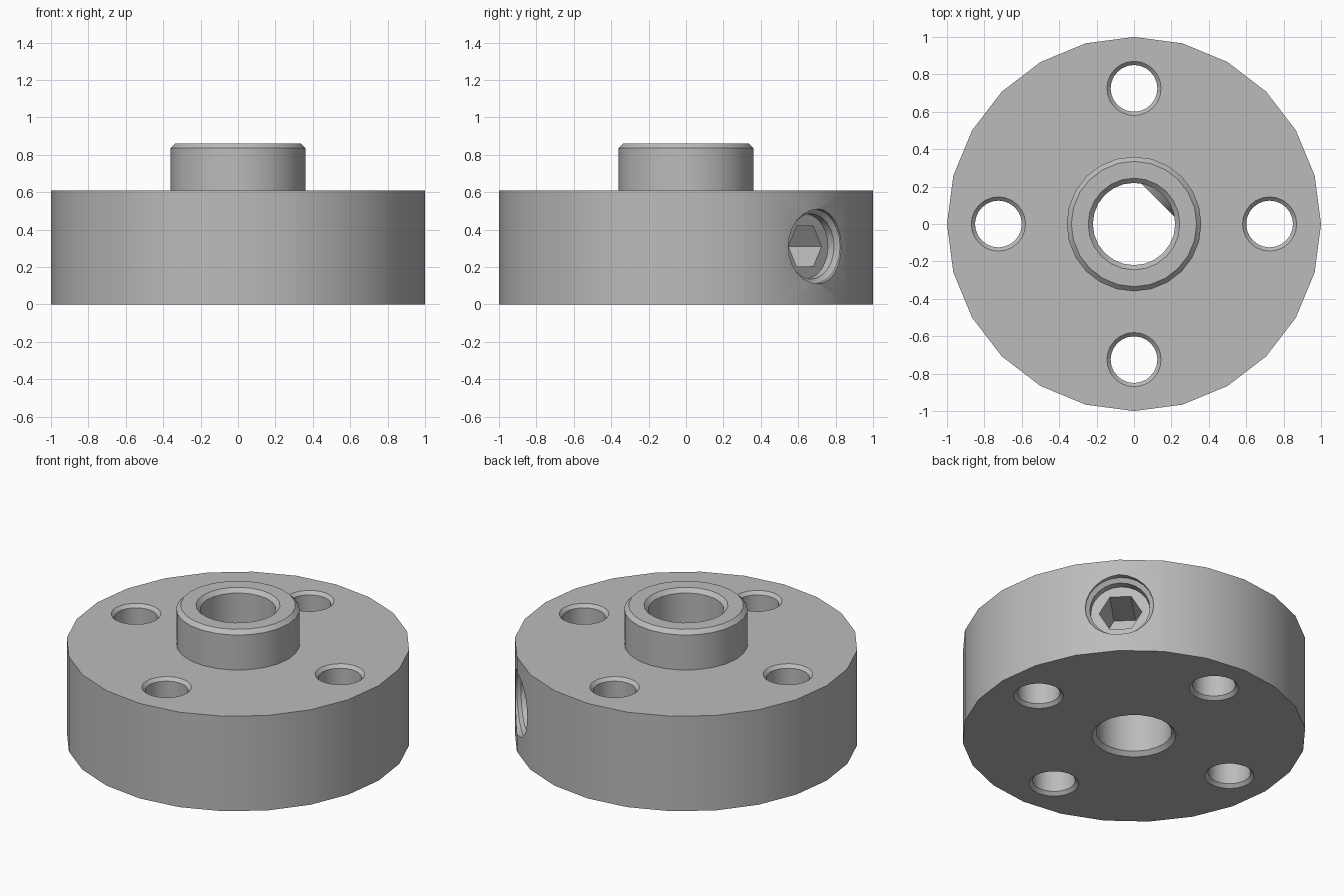
import bpy, bmesh
from math import pi, sin, cos, radians
from mathutils import Matrix

if "Cube" in bpy.data.objects:
    bpy.data.objects.remove(bpy.data.objects["Cube"], do_unlink=True)

SEG = 24
steel = bpy.data.materials.new("grey steel")
steel.use_nodes = True
GREY = (0.5, 0.5, 0.5, 1)
steel.diffuse_color = GREY
steel.node_tree.nodes["Principled BSDF"].inputs["Base Color"].default_value = GREY


def lathe(name, profile, segments=SEG, matrix=Matrix(), ring=False):
    """Turn an (r, z) profile about z; ring closes the profile, otherwise its ends are capped."""
    bm = bmesh.new()
    rows = [[bm.verts.new((r * cos(2 * pi * i / segments), r * sin(2 * pi * i / segments), z))
             for i in range(segments)] for r, z in profile]
    pairs = list(zip(rows, rows[1:]))
    if ring:
        pairs.append((rows[-1], rows[0]))
    else:
        bm.faces.new(rows[0])
        bm.faces.new(rows[-1])
    for low, high in pairs:
        for i in range(segments):
            j = (i + 1) % segments
            bm.faces.new((low[i], low[j], high[j], high[i]))
    bmesh.ops.transform(bm, matrix=matrix, verts=bm.verts)
    bmesh.ops.recalc_face_normals(bm, faces=bm.faces)
    mesh = bpy.data.meshes.new(name)
    bm.to_mesh(mesh)
    bm.free()
    mesh.materials.append(steel)
    obj = bpy.data.objects.new(name, mesh)
    bpy.context.collection.objects.link(obj)
    return obj


def cut(target, cutter):
    """Subtract the cutter, apply, and remove it."""
    mod = target.modifiers.new("cut", 'BOOLEAN')
    mod.operation = 'DIFFERENCE'
    mod.solver = 'EXACT'
    mod.object = cutter
    cutter.hide_render = True
    bpy.ops.object.select_all(action='DESELECT')
    bpy.context.view_layer.objects.active = target
    target.select_set(True)
    bpy.ops.object.modifier_apply(modifier=mod.name)
    bpy.data.objects.remove(cutter, do_unlink=True)


# Flange and hub turned as one body, with a chamfered bore
TOP, HUB, CH = 0.61, 0.86, 0.025
flange = lathe("flanged_hub", [
    (0.245, 0), (1, 0), (1, TOP), (0.36, TOP), (0.36, HUB - CH),
    (0.335, HUB), (0.245, HUB), (0.22, HUB - CH), (0.22, CH)], ring=True)

# Four chamfered bolt holes
for k in range(4):
    a = k * pi / 2
    place = Matrix.Translation((0.725 * cos(a), 0.725 * sin(a), 0))
    cut(flange, lathe("bolt_hole_cutter", [
        (0.165, -0.02), (0.125, 0.02), (0.125, TOP - 0.02), (0.165, TOP + 0.02)],
        matrix=place))

# Radial threaded hole from the rim into the bore
radial = (Matrix.Translation((0, 0, 0.31)) @ Matrix.Rotation(radians(45), 4, 'Z')
          @ Matrix.Rotation(radians(90), 4, 'Y'))
cut(flange, lathe("screw_hole_cutter", [
    (0.175, 0.1), (0.175, 0.945), (0.2, 0.965), (0.2, 1.1)], matrix=radial))

# Set screw with a tapered tip and a hexagon socket
screw = lathe("set_screw", [
    (0.12, 0.18), (0.174, 0.235), (0.174, 0.9)], matrix=radial)
hexagon = radial @ Matrix.Rotation(radians(90), 4, 'Z')
cut(screw, lathe("socket_cutter", [(0.125, 0.62), (0.125, 1)], segments=6, matrix=hexagon))

# Smooth the round walls and keep the edges sharp
for obj in (flange, screw):
    bpy.ops.object.select_all(action='DESELECT')
    bpy.context.view_layer.objects.active = obj
    obj.select_set(True)
    bpy.ops.object.shade_smooth_by_angle(angle=radians(30))
